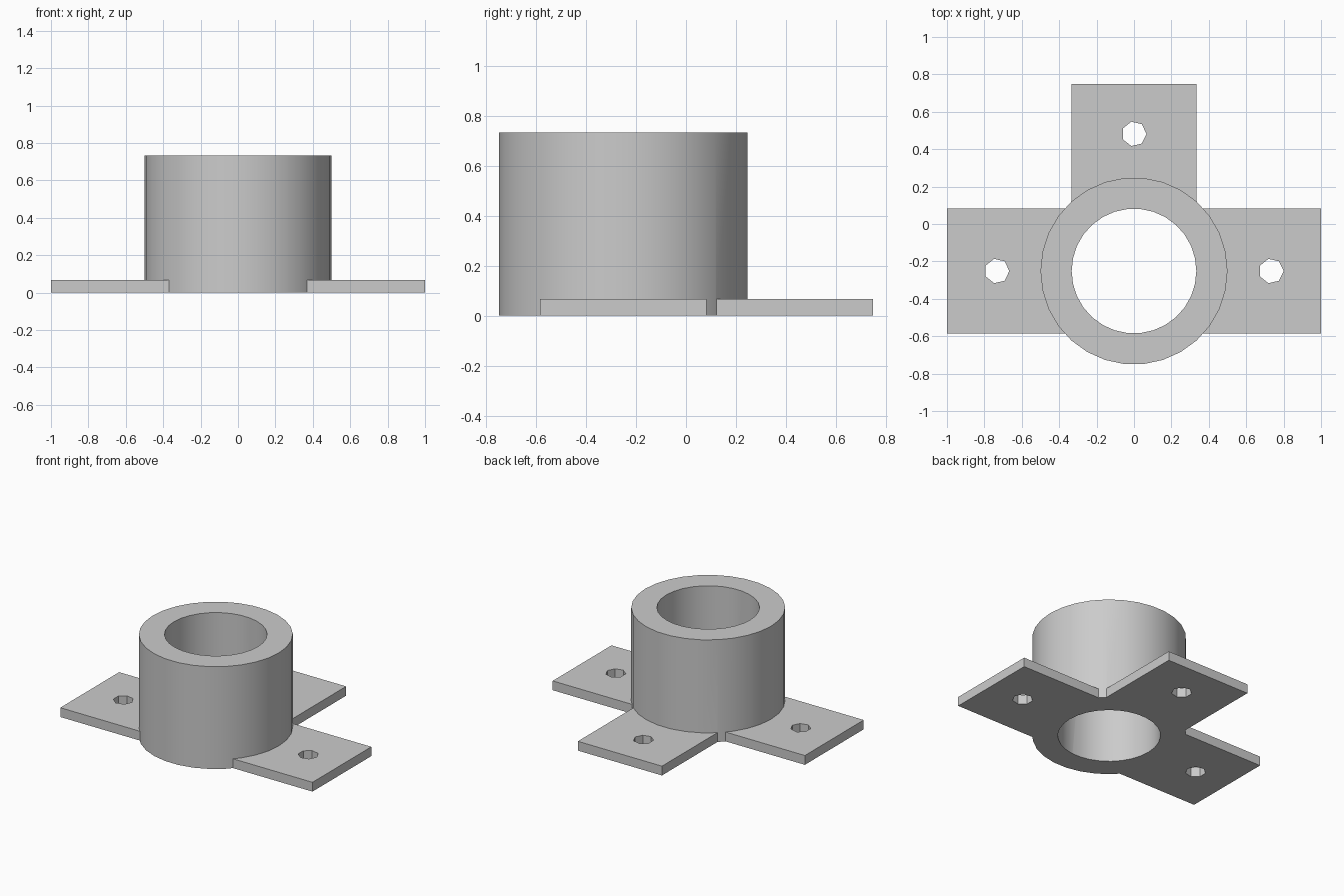
import bpy
import math

UNIT = 1 / 30            # one design unit
AXIS_Y = -0.2514         # tube axis position

if "Cube" in bpy.data.objects:
    bpy.data.objects.remove(bpy.data.objects["Cube"], do_unlink=True)

grey = bpy.data.materials.new("plain grey")
grey.use_nodes = True
colour = (0.6, 0.6, 0.6, 1)
grey.diffuse_color = colour
grey.node_tree.nodes["Principled BSDF"].inputs["Base Color"].default_value = colour


def cylinder(name, x, y, radius, z0, z1, sides):
    """Upright cylinder with one vertex on the +x side."""
    bpy.ops.mesh.primitive_cylinder_add(
        vertices=sides, radius=radius * UNIT, depth=(z1 - z0) * UNIT,
        location=(x * UNIT, AXIS_Y + y * UNIT, (z0 + z1) / 2 * UNIT))
    ob = bpy.context.object
    # the primitive starts on +y, so turn it to start on +x
    ob.rotation_euler.z = -math.pi / 2
    ob.name = name
    ob.data.materials.append(grey)
    return ob


def box(name, x0, x1, y0, y1, height):
    bpy.ops.mesh.primitive_cube_add(
        size=1, location=((x0 + x1) / 2 * UNIT, AXIS_Y + (y0 + y1) / 2 * UNIT,
                          height / 2 * UNIT))
    ob = bpy.context.object
    ob.scale = ((x1 - x0) * UNIT, (y1 - y0) * UNIT, height * UNIT)
    ob.name = name
    ob.data.materials.append(grey)
    return ob


def combine(target, tool, operation):
    """Apply a boolean and discard the tool."""
    tool.hide_render = True
    mod = target.modifiers.new(operation.lower(), "BOOLEAN")
    mod.operation = operation
    mod.solver = "EXACT"
    mod.object = tool
    bpy.ops.object.select_all(action="DESELECT")
    target.select_set(True)
    bpy.context.view_layer.objects.active = target
    bpy.ops.object.modifier_apply(modifier=mod.name)
    bpy.data.objects.remove(tool, do_unlink=True)


# Tube wall joined to the side flanges and the back flange
socket = cylinder("flanged_socket", 0, 0, 15, 0, 22, 30)
combine(socket, box("side_flanges", -30, 30, -10, 10, 2), "UNION")
combine(socket, box("back_flange", -10, 10, 0, 30, 2), "UNION")

# Bore and the three screw holes
combine(socket, cylinder("bore", 0, 0, 10, -2, 24, 30), "DIFFERENCE")
for x, y in ((-22, 0), (22, 0), (0, 22)):
    combine(socket, cylinder("screw_hole", x, y, 2, -2, 4, 7), "DIFFERENCE")

# Smooth walls, crisp edges
bpy.ops.object.transform_apply(location=True, rotation=True, scale=True)
bpy.ops.object.shade_smooth_by_angle(angle=math.radians(30))
